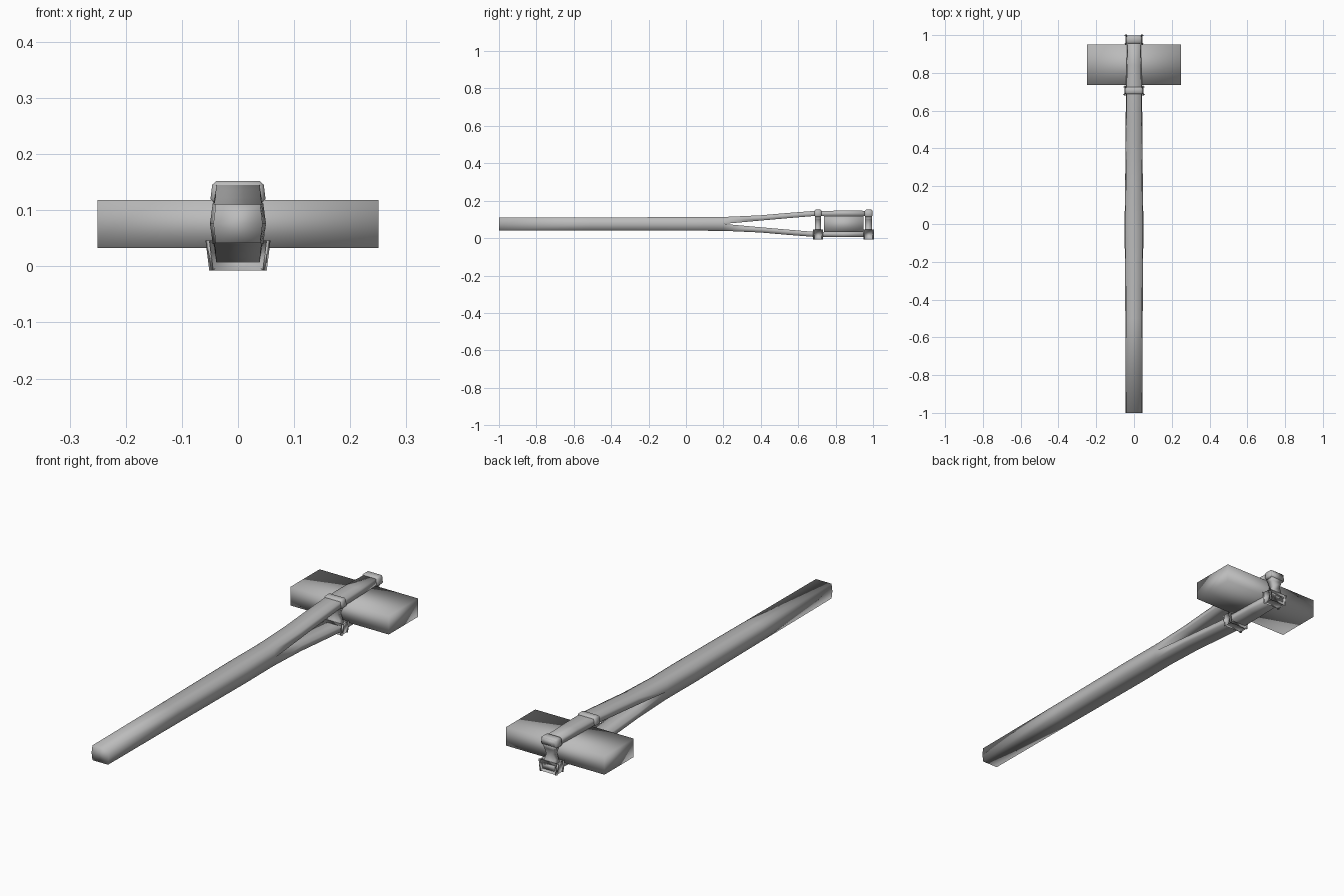
import bpy, bmesh

cube = bpy.data.objects.get("Cube")
if cube:
    bpy.data.objects.remove(cube, do_unlink=True)

MID = 0.076  # height of the plane of symmetry

grey = bpy.data.materials.new("plain_grey")
grey.use_nodes = True
grey.diffuse_color = (0.5, 0.5, 0.5, 1)
bsdf = grey.node_tree.nodes["Principled BSDF"]
bsdf.inputs["Base Color"].default_value = (0.5, 0.5, 0.5, 1)
bsdf.inputs["Roughness"].default_value = 0.7


def finish(bm, name, recalc=True):
    if recalc:
        bmesh.ops.recalc_face_normals(bm, faces=bm.faces)
    for f in bm.faces:
        f.smooth = True
    mesh = bpy.data.meshes.new(name)
    bm.to_mesh(mesh)
    bm.free()
    mesh.materials.append(grey)
    obj = bpy.data.objects.new(name, mesh)
    obj.location.z = MID
    bpy.context.collection.objects.link(obj)
    return obj


# Handle: two halves fused along the middle, forking into two prongs
# rows: y, half width, inner height, outer height
rows = [(-1, .044, 0, .034), (-.5, .046, 0, .035), (0, .05, 0, .036),
        (.2, .047, 0, .037), (.4, .045, .018, .046), (.55, .044, .031, .059),
        (.68, .043, .042, .069), (.84, .04, .043, .071), (.997, .034, .043, .07)]
bm = bmesh.new()
for side in (1, -1):
    loops = []
    for y, w, zi, zo in rows:
        pts = [(-w, zi), (-w * .9, zo), (w * .9, zo), (w, zi)]
        loops.append([bm.verts.new((x, y, z * side)) for x, z in pts])
    for i in range(len(rows) - 1):
        a, b = loops[i], loops[i + 1]
        # the inner face exists only on the forked part
        for k in range(4 if rows[i + 1][2] > 0 else 3):
            n = (k + 1) % 4
            bm.faces.new((a[k], a[n], b[n], b[k]))
    bm.faces.new(loops[0])
    bm.faces.new(loops[-1])
bmesh.ops.remove_doubles(bm, verts=bm.verts, dist=0.0005)
finish(bm, "forked_handle")

# Head: a plain block held between the prongs
bm = bmesh.new()
lo, hi = [[bm.verts.new((x, y, z)) for x, y in
           ((-.25, .737), (.25, .737), (.25, .949), (-.25, .949))]
          for z in (-.043, .042)]
bm.faces.new(hi)
bm.faces.new(lo[::-1])
for k in range(4):
    n = (k + 1) % 4
    bm.faces.new((lo[k], lo[n], hi[n], hi[k]))
finish(bm, "head_block", recalc=False)


def binding(name, y, half_w, half_d, side):
    """Chamfered band around one prong, wider on its inner side."""
    bm = bmesh.new()
    bmesh.ops.create_cube(bm, size=2)
    for v in bm.verts:
        inner = v.co.z < 0
        v.co.x *= half_w * (1 if inner else .9)
        v.co.y = y + v.co.y * half_d
        v.co.z = side * (.037 if inner else .0765)
    edges = [e for e in bm.edges]
    bmesh.ops.bevel(bm, geom=edges, offset=.007, segments=1, affect='EDGES')
    finish(bm, name)


def strap(name, y, half_w, half_d):
    """Hourglass tie that joins the two bands."""
    bm = bmesh.new()
    prev = None
    for z, pinch in ((-.045, .85), (-.025, .55), (0, .33), (.025, .55), (.045, .85)):
        w, d = half_w * pinch, half_d * .85
        loop = [bm.verts.new((sx * w, y + sy * d, z))
                for sx, sy in ((-1, -1), (1, -1), (1, 1), (-1, 1))]
        if prev:
            for k in range(4):
                n = (k + 1) % 4
                bm.faces.new((prev[k], prev[n], loop[n], loop[k]))
        else:
            bm.faces.new(loop)
        prev = loop
    bm.faces.new(prev)
    finish(bm, name)


# Bindings in front of and behind the head
for place, y, w, d in (("front", .706, .05, .019), ("rear", .976, .044, .021)):
    binding(place + "_upper_band", y, w, d, 1)
    binding(place + "_lower_band", y, w, d, -1)
    strap(place + "_strap", y, w, d)
